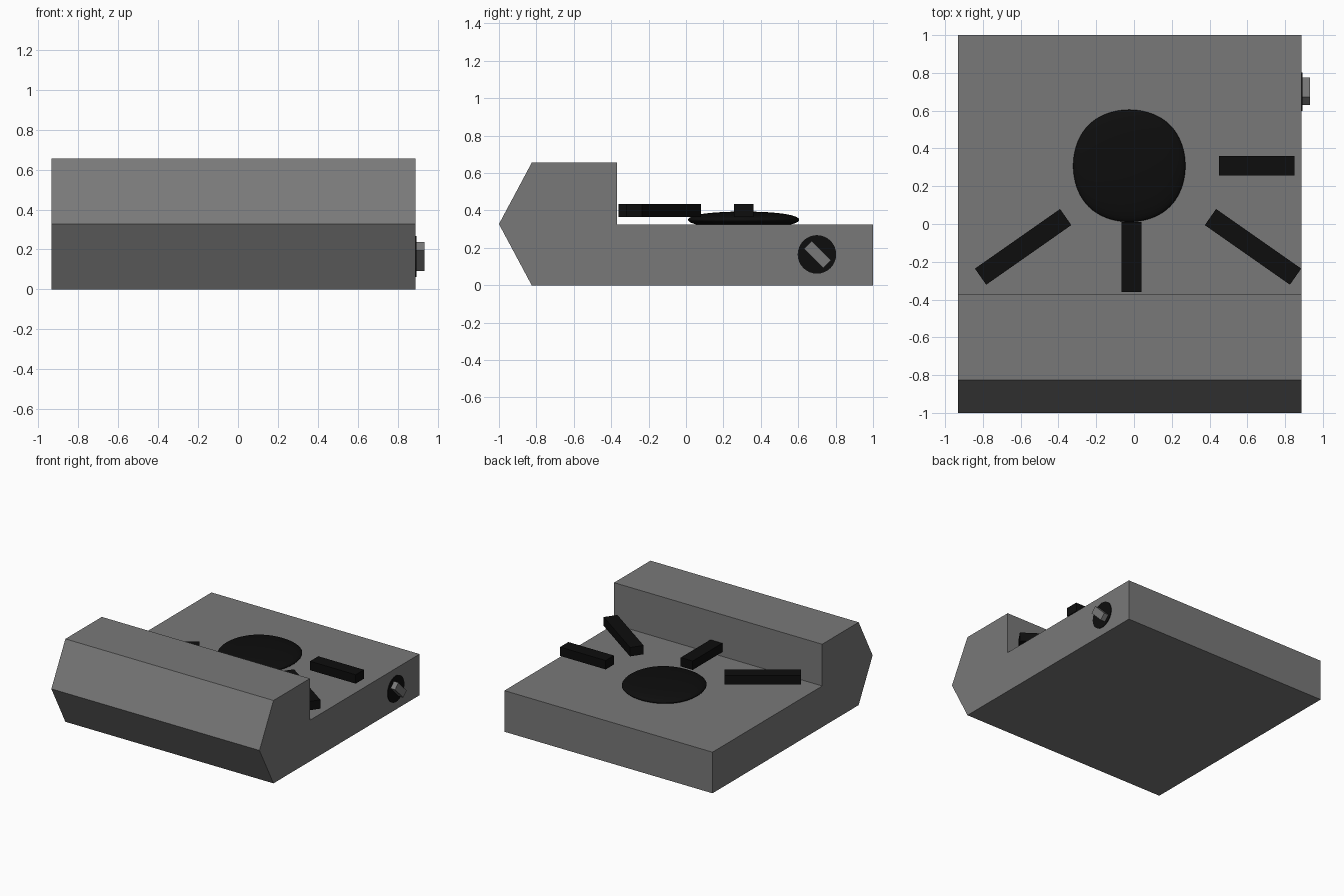
import bpy, bmesh, math
from mathutils import Matrix

if "Cube" in bpy.data.objects:
    bpy.data.objects.remove(bpy.data.objects["Cube"])


def material(name, value):
    m = bpy.data.materials.new(name)
    m.diffuse_color = (value, value, value, 1)
    m.use_nodes = True
    m.node_tree.nodes["Principled BSDF"].inputs["Base Color"].default_value = m.diffuse_color
    return m


grey = material("mid grey", 0.19)
black = material("near black", 0.004)


def finish(name, bm, mat):
    bmesh.ops.recalc_face_normals(bm, faces=bm.faces)
    mesh = bpy.data.meshes.new(name)
    bm.to_mesh(mesh)
    bm.free()
    mesh.materials.append(mat)
    ob = bpy.data.objects.new(name, mesh)
    bpy.context.collection.objects.link(ob)
    return ob


def box(name, centre, size, mat, angle=0, axis='Z'):
    bm = bmesh.new()
    bmesh.ops.create_cube(bm, size=1, matrix=Matrix.Translation(centre)
                          @ Matrix.Rotation(math.radians(angle), 4, axis)
                          @ Matrix.Diagonal((*size, 1)))
    return finish(name, bm, mat)


# Body: stepped side profile with a pointed front, extruded across x
profile = [(-1, 0.327), (-0.825, 0.655), (-0.37, 0.655), (-0.37, 0.325),
           (1, 0.325), (1, 0), (-0.825, 0)]
bm = bmesh.new()
side = bm.faces.new([bm.verts.new((-0.932, y, z)) for y, z in profile])
ext = bmesh.ops.extrude_face_region(bm, geom=[side])
bmesh.ops.translate(bm, vec=(1.82, 0, 0),
                    verts=[v for v in ext["geom"] if isinstance(v, bmesh.types.BMVert)])
finish("body", bm, grey)

# Flattened cushion-like dome: subdivided cube (limit extent is 0.84 of the cage)
bm = bmesh.new()
bmesh.ops.create_cube(bm, size=2 / 0.8395, matrix=Matrix.Translation((-0.025, 0.308, 0.35))
                      @ Matrix.Diagonal((0.297, 0.297, 0.044, 1)))
dome = finish("dome", bm, black)
sub = dome.modifiers.new("round", 'SUBSURF')
sub.levels = sub.render_levels = 5
dome.data.shade_smooth()

# Bars arranged around the dome
bars = [("right_bar", 0.65, 0.308, 0.40, 0),
        ("front_bar", -0.013, -0.175, 0.37, 90),
        ("left_diagonal_bar", -0.587, -0.121, 0.55, 35),
        ("right_diagonal_bar", 0.63, -0.121, 0.55, -35)]
for name, x, y, length, angle in bars:
    box(name, (x, y, 0.4), (length, 0.104, 0.07), black, angle)

# Round side dial with a raised grip
bm = bmesh.new()
bmesh.ops.create_cone(bm, cap_ends=True, segments=32, radius1=0.103, radius2=0.103, depth=0.012,
                      matrix=Matrix.Translation((0.887, 0.7, 0.165))
                      @ Matrix.Rotation(math.pi / 2, 4, 'Y'))
finish("dial", bm, black)
box("dial_grip", (0.909, 0.703, 0.165), (0.046, 0.145, 0.058), grey, -45, 'X')
